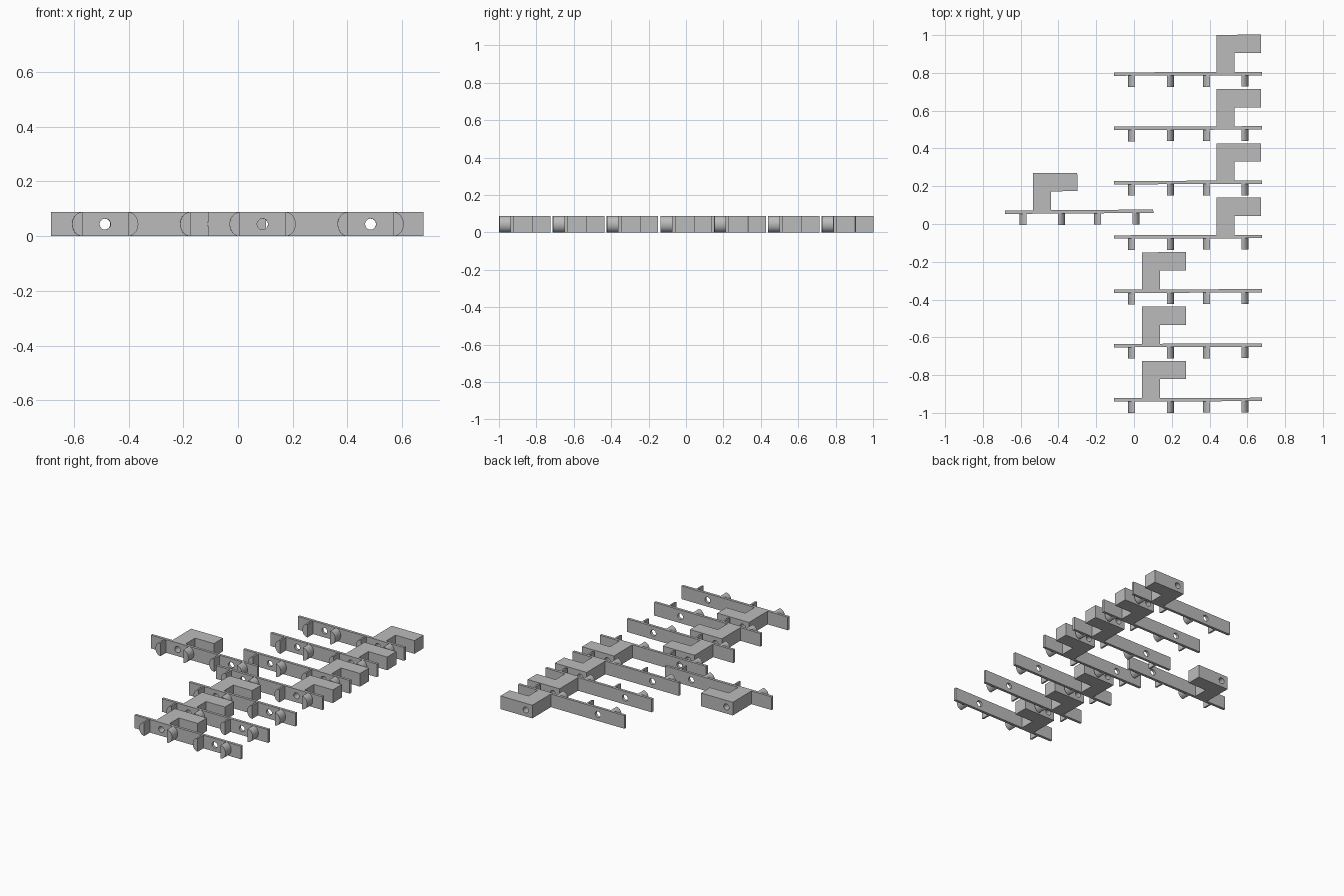
import bpy, bmesh, math
from mathutils import Vector

if "Cube" in bpy.data.objects:
    bpy.data.objects.remove(bpy.data.objects["Cube"])

H = 0.088           # height of every part
HOLES = (0.09, 0.485)
grey = bpy.data.materials.new("matte grey")
grey.diffuse_color = (0.5, 0.5, 0.5, 1)
grey.use_nodes = True
grey.node_tree.nodes["Principled BSDF"].inputs["Base Color"].default_value = grey.diffuse_color


def prism(name, outline, extrude):
    """Extrude a closed outline of 3D points along a vector."""
    bm = bmesh.new()
    face = bm.faces.new([bm.verts.new(p) for p in outline])
    out = bmesh.ops.extrude_face_region(bm, geom=[face])
    moved = [v for v in out["geom"] if isinstance(v, bmesh.types.BMVert)]
    bmesh.ops.translate(bm, verts=moved, vec=Vector(extrude))
    bmesh.ops.recalc_face_normals(bm, faces=bm.faces)
    mesh = bpy.data.meshes.new(name)
    bm.to_mesh(mesh)
    bm.free()
    mesh.materials.append(grey)
    obj = bpy.data.objects.new(name, mesh)
    bpy.context.collection.objects.link(obj)
    return obj


def activate(obj):
    bpy.ops.object.select_all(action='DESELECT')
    obj.select_set(True)
    bpy.context.view_layer.objects.active = obj


def drill(obj, xs):
    """Cut round screw holes running front to back."""
    for x in xs:
        ring = [(x + 0.02 * math.cos(a), -0.1, H / 2 + 0.02 * math.sin(a))
                for a in (i * math.tau / 32 for i in range(32))]
        cutter = prism("hole_cutter", ring, (0, 0.5, 0))
        cutter.hide_render = True
        mod = obj.modifiers.new("hole", 'BOOLEAN')
        mod.object, mod.operation, mod.solver = cutter, 'DIFFERENCE', 'EXACT'
        activate(obj)
        bpy.ops.object.modifier_apply(modifier=mod.name)
        bpy.data.objects.remove(cutter)


def smooth(obj):
    activate(obj)
    bpy.ops.object.shade_smooth_by_angle(angle=math.radians(30))


def hanger(dx, dy, arm_x, turn):
    """One rail with four rounded pegs in front and an L-shaped arm behind.
    Local y = 0 is the front of the rail."""
    parts = []
    # Long thin rail
    rail = prism("rail", [(-0.107, 0, 0), (0.678, 0, 0), (0.678, 0, H), (-0.107, 0, H)], (0, 0.018, 0))
    drill(rail, HOLES)
    parts.append(rail)
    # L-shaped arm, drilled through the leg
    a = arm_x
    plan = [(a, 0.018), (a + 0.096, 0.018), (a + 0.096, 0.118),
            (a + 0.235, 0.118), (a + 0.235, 0.215), (a, 0.215)]
    arm = prism("arm", [(x, y, 0) for x, y in plan], (0, 0, H))
    drill(arm, [a + 0.048])
    parts.append(arm)
    # D-shaped pegs on both sides of each hole, bulging outward
    for hx in HOLES:
        for side in (-1, 1):
            arc = [(hx + side * (0.084 + 0.037 * math.cos(t)), 0, H / 2 + H / 2 * math.sin(t))
                   for t in (-math.pi / 2 + i * math.pi / 16 for i in range(17))]
            parts.append(prism("peg", arc, (0, -0.06, 0)))
    for p in parts:
        smooth(p)
        p.location = (dx, dy, 0)
        p.rotation_euler.z = math.radians(turn)


# Column of seven hangers: three with the arm near the middle, four near the end
for row in range(7):
    hanger(0, -0.94 + row * 0.2875, 0.042 if row < 3 else 0.437, 0.2)
# Single hanger set off to the left
hanger(-0.576, 0.054, 0.042, 0.4)
